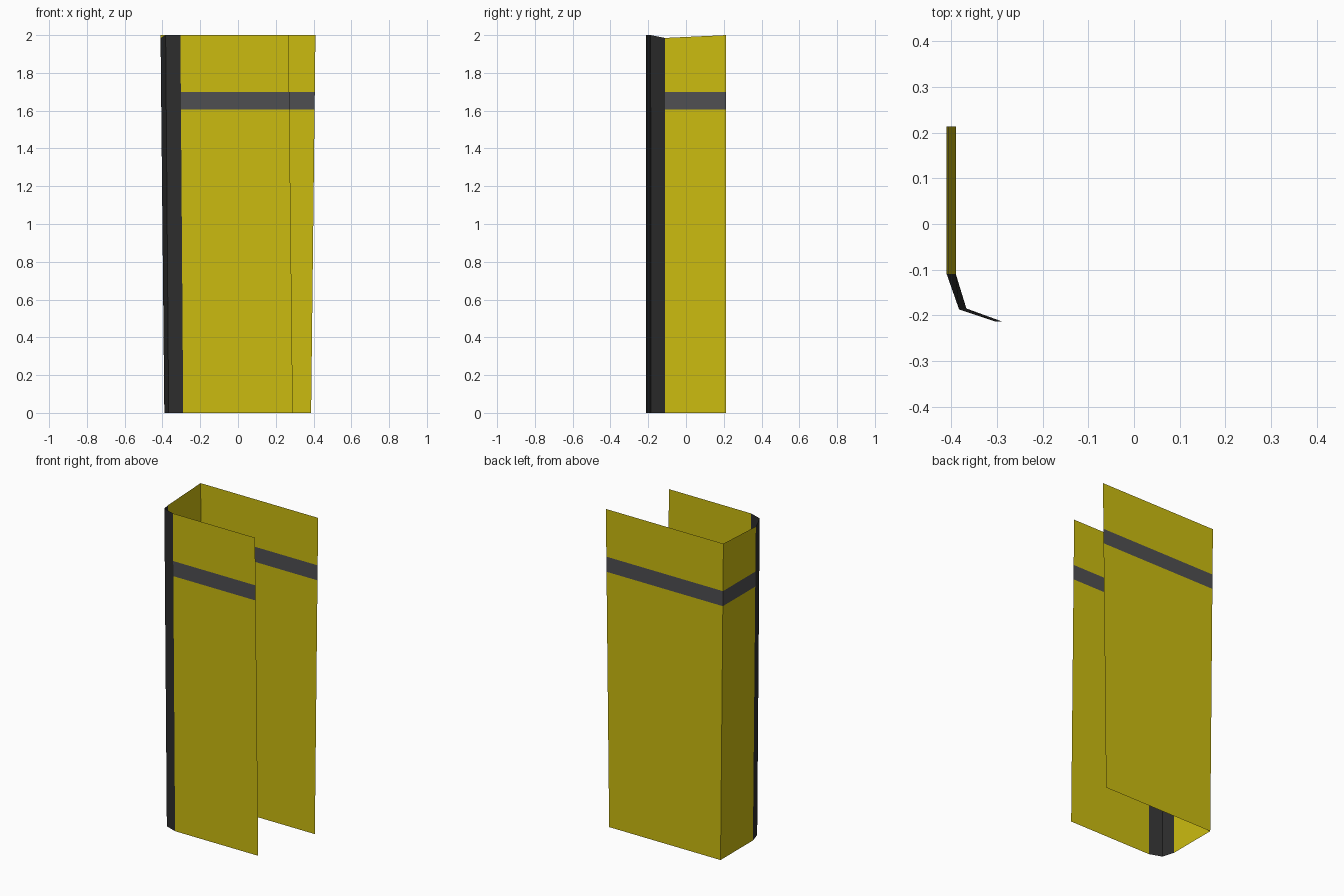
import bpy, bmesh

if "Cube" in bpy.data.objects:
    bpy.data.objects.remove(bpy.data.objects["Cube"])


def material(name, rgb):
    m = bpy.data.materials.new(name)
    m.diffuse_color = (*rgb, 1)
    m.use_nodes = True
    m.node_tree.nodes["Principled BSDF"].inputs["Base Color"].default_value = m.diffuse_color
    return m


YELLOW = material("yellow_cover", (0.60, 0.50, 0.005))
GREY = material("grey_band", (0.078, 0.078, 0.083))
BLACK = material("black_spine", (0.026, 0.026, 0.026))

# Plan corners of the thin folded sheet: (x, y, z) top point and (x, y) foot point
BACK_RIGHT = ((0.41, 0.213, 2.0), (0.387, 0.213))
BACK_LEFT = ((-0.41, 0.213, 2.0), (-0.39, 0.213))
SIDE_FRONT = ((-0.41, -0.11, 1.985), (-0.39, -0.11))
FOLD = ((-0.383, -0.187, 2.0), (-0.367, -0.185))
FRONT_LEFT = ((-0.305, -0.213, 2.0), (-0.29, -0.213))
FRONT_RIGHT = ((0.268, -0.213, 2.0), (0.29, -0.213))

BAND = (1.605, 1.70)


def sheet(name, corners, mats, levels=()):
    """Upright sheet through the corners, cut at the given heights."""
    bm = bmesh.new()
    columns = []
    for top, foot in corners:
        col = []
        for z in (0.0, *levels, top[2]):
            t = z / top[2]
            col.append(bm.verts.new((foot[0] + (top[0] - foot[0]) * t,
                                     foot[1] + (top[1] - foot[1]) * t, z)))
        columns.append(col)
    for a, b in zip(columns, columns[1:]):
        for i in range(len(a) - 1):
            f = bm.faces.new((a[i], b[i], b[i + 1], a[i + 1]))
            z = f.calc_center_median().z
            # the band lies between the two cut heights
            f.material_index = int(bool(levels) and levels[0] < z < levels[-1])
    me = bpy.data.meshes.new(name)
    bm.to_mesh(me)
    bm.free()
    for m in mats:
        me.materials.append(m)
    ob = bpy.data.objects.new(name, me)
    bpy.context.collection.objects.link(ob)


# Yellow panels with the grey band; all run so their normals face outward
sheet("back_panel", (BACK_RIGHT, BACK_LEFT), (YELLOW, GREY), BAND)
sheet("side_panel", (BACK_LEFT, SIDE_FRONT), (YELLOW, GREY), BAND)
sheet("front_panel", (FRONT_LEFT, FRONT_RIGHT), (YELLOW, GREY), BAND)

# Black bevelled corner strip
sheet("corner_strip", (SIDE_FRONT, FOLD, FRONT_LEFT), (BLACK,))
